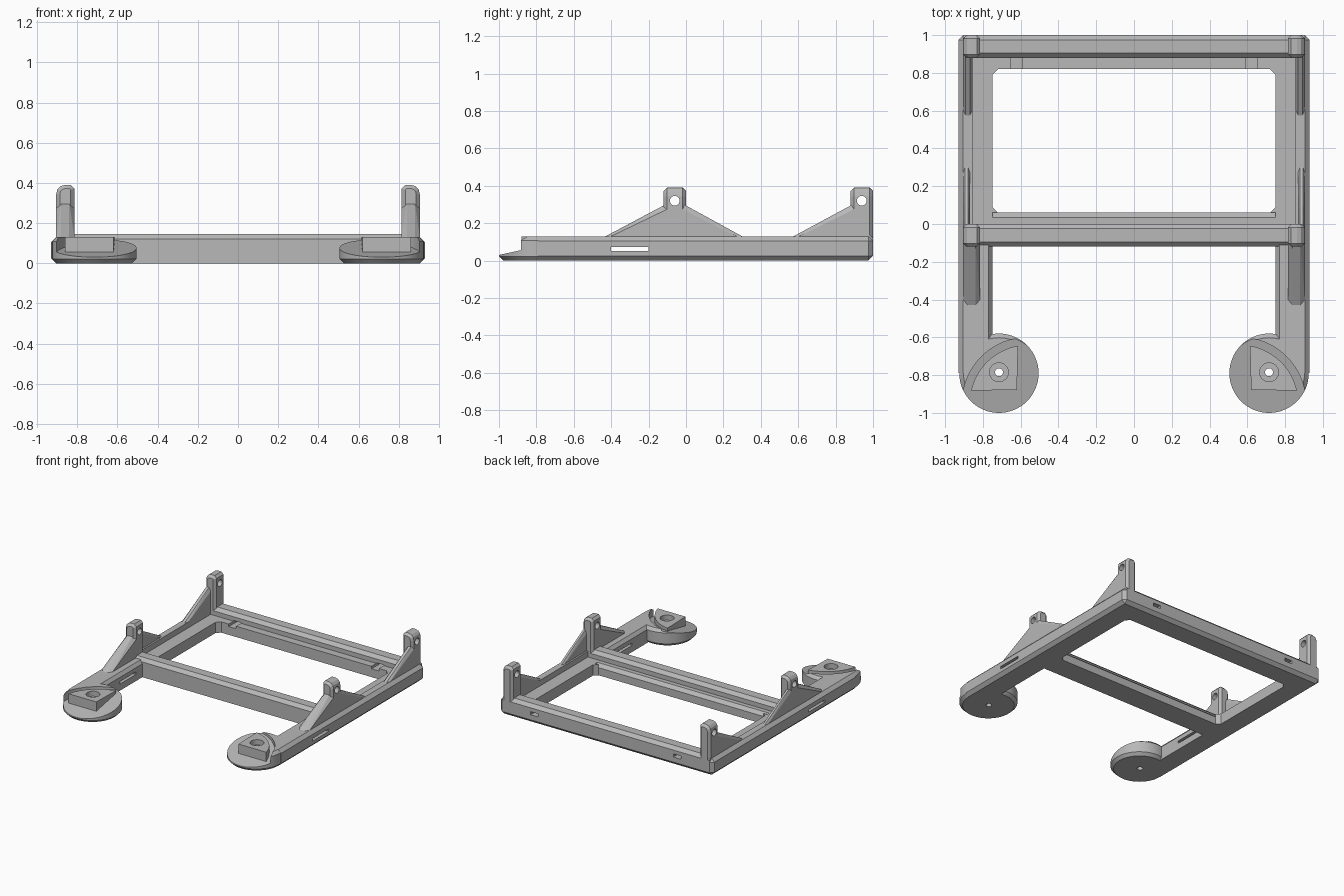
import bpy, bmesh, math
from mathutils import Matrix, Vector

if "Cube" in bpy.data.objects:
    bpy.data.objects.remove(bpy.data.objects["Cube"])

grey = bpy.data.materials.new("plain grey")
grey.use_nodes = True
COLOR = (0.48, 0.48, 0.48, 1)
grey.diffuse_color = COLOR
grey.node_tree.nodes["Principled BSDF"].inputs["Base Color"].default_value = COLOR


def finish(name, bm):
    bmesh.ops.recalc_face_normals(bm, faces=bm.faces)
    mesh = bpy.data.meshes.new(name)
    bm.to_mesh(mesh)
    bm.free()
    mesh.materials.append(grey)
    ob = bpy.data.objects.new(name, mesh)
    bpy.context.collection.objects.link(ob)
    return ob


def prism(name, outline, place, a, b, bevel=0):
    """Extrude a 2D outline from a to b; place(u, v, w) gives the 3D point."""
    bm = bmesh.new()
    ends = [[bm.verts.new(place(u, v, w)) for u, v in outline] for w in (a, b)]
    caps = [bm.faces.new(ring) for ring in ends]
    n = len(outline)
    for i in range(n):
        j = (i + 1) % n
        bm.faces.new((ends[0][i], ends[0][j], ends[1][j], ends[1][i]))
    bmesh.ops.recalc_face_normals(bm, faces=bm.faces)
    if bevel:
        edges = list({e for f in caps for e in f.edges})
        bmesh.ops.bevel(bm, geom=edges, offset=bevel, segments=1, affect='EDGES')
    return finish(name, bm)


def hull(name, points):
    bm = bmesh.new()
    for p in points:
        bm.verts.new(p)
    bmesh.ops.convex_hull(bm, input=bm.verts)
    bmesh.ops.dissolve_limit(bm, angle_limit=0.01, verts=bm.verts, edges=bm.edges)
    return finish(name, bm)


def box(name, lo, hi):
    return hull(name, [(x, y, z) for x in (lo[0], hi[0])
                       for y in (lo[1], hi[1]) for z in (lo[2], hi[2])])


def cylinder(name, center, r, depth, axis='Z', seg=64):
    bm = bmesh.new()
    turn = Matrix.Rotation(math.pi / 2, 4, 'Y') if axis == 'X' else Matrix()
    bmesh.ops.create_cone(bm, cap_ends=True, segments=seg, radius1=r, radius2=r,
                          depth=depth, matrix=Matrix.Translation(center) @ turn)
    return finish(name, bm)


def cut(ob, *cutters):
    for c in cutters:
        c.hide_render = True
        mod = ob.modifiers.new("cut", 'BOOLEAN')
        mod.operation, mod.solver, mod.object = 'DIFFERENCE', 'EXACT', c
        bpy.context.view_layer.objects.active = ob
        bpy.ops.object.modifier_apply(modifier=mod.name)


def drop(*obs):
    for o in obs:
        bpy.data.objects.remove(o)


def smooth(ob):
    bpy.ops.object.select_all(action='DESELECT')
    ob.select_set(True)
    bpy.context.view_layer.objects.active = ob
    bpy.ops.object.shade_smooth_by_angle(angle=math.radians(20))


# Heights and widths shared by the parts
W, BACK, CH = 0.93, 1.0, 0.025
RAIL, BAR, LEDGE = 0.13, 0.145, 0.085
FOOT = Vector((0.715, -0.79, 0))
ARC = Vector((0.56, -0.95, 0))


def along_x(u, v, w):
    return (w, u, v)


# Cross bars with a panel ledge
back_bar = prism("back_bar", [
    (0.82, 0), (BACK - CH, 0), (BACK, CH), (BACK, BAR - CH), (BACK - CH, BAR),
    (0.905, BAR), (0.88, BAR - CH), (0.88, LEDGE), (0.82, LEDGE)],
    along_x, -W + CH, W - CH)
prism("front_bar", [
    (-0.12, 0), (0.06, 0), (0.06, 0.06), (0.035, LEDGE), (0, LEDGE),
    (0, BAR - CH), (-CH, BAR), (-0.095, BAR), (-0.12, BAR - CH)],
    along_x, -W + CH, W - CH)


def gusset(name, s, x0, x1, y_post, y_tip):
    """Sloping brace with chamfered long edges."""
    d = math.copysign(0.03, y_post - y_tip)
    c = (x1 - x0) * 0.28
    pts = []
    for x, top, tip in ((x0, 0.275, y_tip + d), (x0 + c, 0.305, y_tip),
                        (x1 - c, 0.305, y_tip), (x1, 0.275, y_tip + d)):
        pts += [(s * x, y_post, 0.1), (s * x, y_post, top),
                (s * x, tip, RAIL), (s * x, tip, 0.1)]
    hull(name, pts)


for s, side in ((1, "left"), (-1, "right")):
    def along_y(u, v, w):
        return (s * u, w, v)

    def upright(u, v, w):
        return (s * u, v, w)

    # Side rail beside the opening, and the leg in front of it
    outer = [(W - CH, 0), (W, CH), (W, RAIL - CH), (W - CH, RAIL)]
    prism(side + "_rail", [(0.75, 0)] + outer +
          [(0.855, RAIL), (0.855, LEDGE), (0.75, LEDGE)], along_y, -0.06, BACK - CH)
    leg = prism(side + "_leg", [(0.75, 0)] + outer +
                [(0.77, RAIL), (0.75, RAIL - CH)], along_y, FOOT.y, -0.06)
    slot = box("slot_cutter", (s * 0.5, -0.4, 0.052), (s * 1.1, -0.2, 0.072))
    cut(leg, slot)

    # Chamfered back corner
    hull(side + "_back_corner",
         [(s * x, y, z) for x, y in ((W, BACK - CH), (W - CH, BACK)) for z in (CH, RAIL - CH)]
         + [(s * (W - CH), BACK - CH, z) for z in (0, RAIL)])

    # Small fillets in the corners of the opening
    for where, y, d in (("front", 0.06, 0.03), ("back", 0.82, -0.03)):
        prism(side + "_" + where + "_fillet",
              [(0.75, y), (0.72, y), (0.75, y + d)], upright, 0, LEDGE)

    # Round foot with a sloped seat behind a curved wall
    foot = cylinder(side + "_foot", (s * FOOT.x, FOOT.y, RAIL / 2), 0.21, RAIL)
    bm = bmesh.new()
    bm.from_mesh(foot.data)
    rims = [e for e in bm.edges if abs(e.verts[0].co.z - e.verts[1].co.z) < 1e-4]
    bmesh.ops.bevel(bm, geom=rims, offset=0.022, segments=1, affect='EDGES')
    bm.to_mesh(foot.data)
    bm.free()
    seat = cylinder("seat_cutter", (s * ARC.x, ARC.y, 0.2), 0.35, 0.3, seg=96)
    for v in seat.data.vertices:
        if v.co.z < 0.2:
            v.co.z = 0.03 + 0.22 * (v.co.y + 1)
    cut(foot, seat)
    cut(leg, seat)

    # Screw block on the foot
    arc = []
    start, end = math.radians(167), math.radians(100)
    for i in range(17):
        a = start + (end - start) * i / 16
        # the arc opens towards the outer side of the leg
        arc.append((ARC.x - 0.31 * math.cos(a), ARC.y + 0.31 * math.sin(a)))
    block = prism(side + "_screw_block", arc + [(0.62, -0.88)], upright, 0.02, RAIL)
    hole = cylinder("hole_cutter", (s * FOOT.x, FOOT.y + 0.005, 0.1), 0.021, 0.6, seg=32)
    sink = cylinder("sink_cutter", (s * FOOT.x, FOOT.y + 0.005, 0.19), 0.05, 0.2, seg=32)
    cut(block, hole, sink)
    cut(foot, hole)
    smooth(block)
    smooth(foot)
    drop(slot, seat, hole, sink)

    # Pierced posts with a rounded outer shoulder
    for where, y in (("middle", -0.06), ("back", 0.94)):
        post = prism(side + "_" + where + "_post", [
            (0.815, 0.08), (0.815, 0.372), (0.832, 0.39), (0.862, 0.39),
            (0.885, 0.383), (0.9, 0.366), (0.905, 0.343), (0.905, 0.08)],
            along_y, y - 0.06, y + 0.06, bevel=0.018)
        pin = cylinder("pin_cutter", (s * 0.86, y, 0.32), 0.026, 0.3, 'X', 32)
        cut(post, pin)
        drop(pin)
    gusset(side + "_front_gusset", s, 0.815, 0.905, -0.1, -0.43)
    gusset(side + "_middle_gusset", s, 0.868, 0.905, -0.02, 0.3)
    gusset(side + "_back_gusset", s, 0.855, 0.905, 0.9, 0.575)

    # Strap slot through the back bar and its notch in the ledge
    strap = box("strap_cutter", (s * 0.59, 0.7, 0.065), (s * 0.655, 1.1, 0.09))
    cut(back_bar, strap)
    drop(strap)
